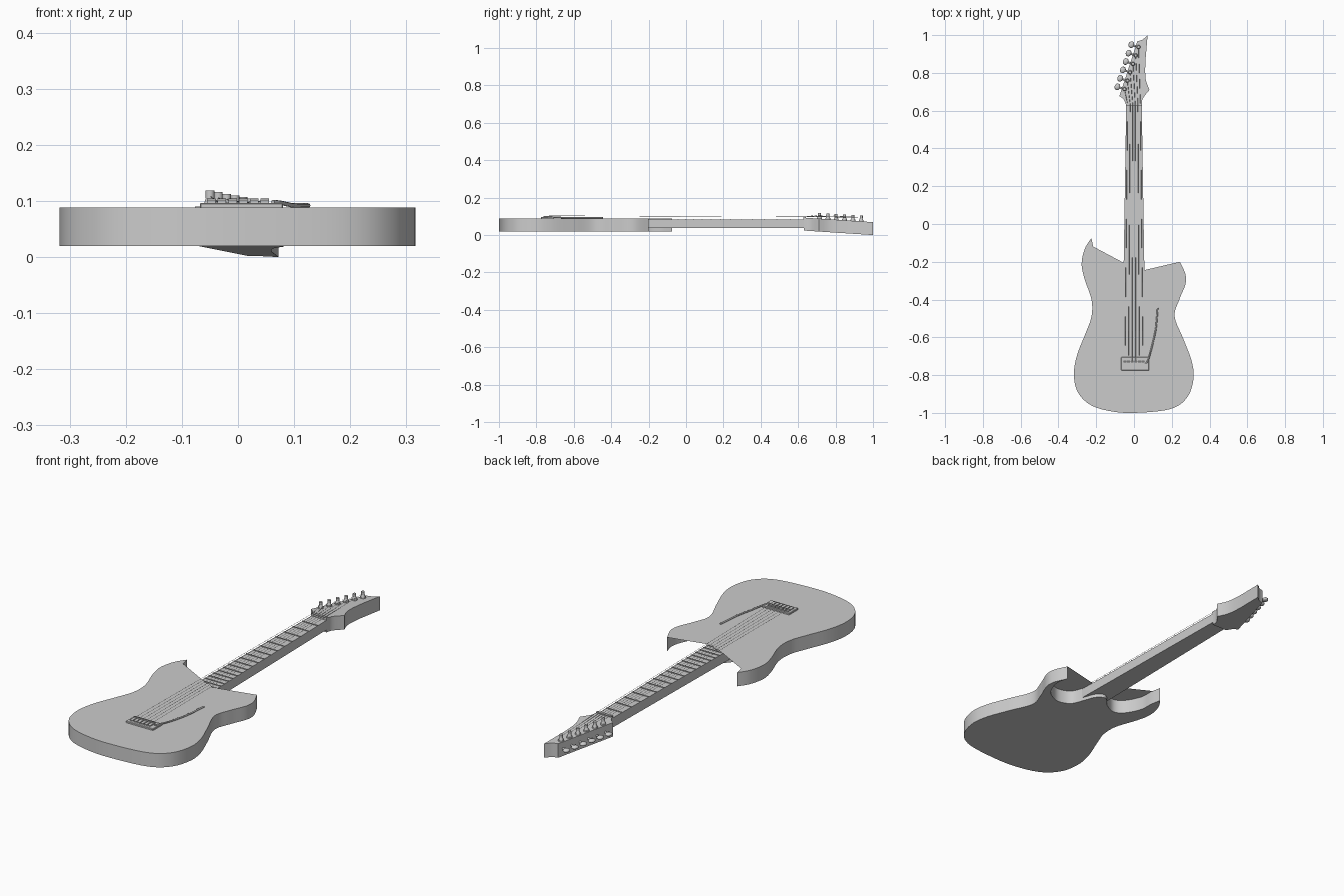
import bpy, bmesh, math
from mathutils import Vector, Matrix

if "Cube" in bpy.data.objects:
    bpy.data.objects.remove(bpy.data.objects["Cube"])


def finish(name, bm, angle=30):
    bmesh.ops.recalc_face_normals(bm, faces=bm.faces)
    me = bpy.data.meshes.new(name)
    bm.to_mesh(me)
    bm.free()
    ob = bpy.data.objects.new(name, me)
    bpy.context.collection.objects.link(ob)
    bpy.ops.object.select_all(action='DESELECT')
    ob.select_set(True)
    bpy.context.view_layer.objects.active = ob
    bpy.ops.object.shade_smooth_by_angle(angle=math.radians(angle))
    return ob


def spline(pts, n=6):
    """Open Catmull-Rom chain; leaves out the last point so chains can be joined."""
    p = [Vector(q) for q in pts]
    p = [p[0]] + p + [p[-1]]
    out = []
    for i in range(1, len(p) - 2):
        a, b, c, d = p[i - 1:i + 3]
        for k in range(n):
            t = k / n
            out.append(0.5 * (2 * b + (c - a) * t + (2 * a - 5 * b + 4 * c - d) * t * t
                              + (3 * b - a - 3 * c + d) * t ** 3))
    return out


def prism(name, pts, z0, z1, slope=0.0, y0=0.0):
    """Extruded outline, optionally tilted down along y."""
    bm = bmesh.new()
    lo = [bm.verts.new((p[0], p[1], z0 - slope * (p[1] - y0))) for p in pts]
    hi = [bm.verts.new((p[0], p[1], z1 - slope * (p[1] - y0))) for p in pts]
    for i in range(len(pts)):
        j = (i + 1) % len(pts)
        bm.faces.new((lo[i], lo[j], hi[j], hi[i]))
    caps = [bm.faces.new(lo[::-1]), bm.faces.new(hi)]
    bmesh.ops.triangulate(bm, faces=caps)
    return finish(name, bm)


def box(bm, x0, x1, y0, y1, z0, z1):
    m = Matrix.Translation(((x0 + x1) / 2, (y0 + y1) / 2, (z0 + z1) / 2)) \
        @ Matrix.Diagonal((x1 - x0, y1 - y0, z1 - z0, 1))
    bmesh.ops.create_cube(bm, size=1, matrix=m)


def rod(bm, a, b, r0, r1=None, seg=12):
    a, b = Vector(a), Vector(b)
    d = b - a
    m = Matrix.Translation((a + b) / 2) @ d.to_track_quat('Z', 'Y').to_matrix().to_4x4()
    bmesh.ops.create_cone(bm, cap_ends=True, segments=seg, radius1=r0,
                          radius2=r0 if r1 is None else r1, depth=d.length, matrix=m)


# Body: outer edge from left horn to right horn, then the cutaways back again
outer = [(-.225, -.075), (-.26, -.13), (-.277, -.21), (-.262, -.29), (-.225, -.40),
         (-.225, -.49), (-.257, -.58), (-.30, -.69), (-.318, -.79), (-.30, -.885),
         (-.235, -.955), (-.13, -.99), (0, -1.0), (.19, -.98), (.28, -.92), (.315, -.82),
         (.305, -.725), (.262, -.61), (.215, -.49), (.24, -.40), (.272, -.32),
         (.272, -.265), (.243, -.20)]
inner = [(.243, -.20), (.255, -.265), (.225, -.345), (.17, -.385), (.125, -.39),
         (.077, -.365), (.05, -.30), (.03, -.25), (-.005, -.225), (-.035, -.24),
         (-.06, -.27), (-.12, -.30), (-.17, -.275), (-.21, -.20), (-.215, -.13), (-.225, -.075)]
prism("body", spline(outer) + spline(inner), .02, .088)

# Neck with fingerboard
NUT, SCALE = .635, 1.355


def half_width(y):
    return .041 + (NUT - y) * .016


prism("neck", [(-half_width(-.33), -.33), (half_width(-.33), -.33),
               (half_width(NUT), NUT), (-half_width(NUT), NUT)], .037, .084)

# Frets
bm = bmesh.new()
for i in range(1, 23):
    y = NUT - SCALE * (1 - 2 ** (-i / 12))
    w = half_width(y)
    box(bm, -w, w, y - .002, y + .002, .082, .087)
finish("frets", bm)

# Headstock
TILT = .065
head = spline([(.041, .63), (.047, .665), (.082, .71)], 4) \
    + spline([(.082, .71), (.062, .767), (.060, .847), (.066, .926), (.072, 1.0)], 4) \
    + spline([(.072, 1.0), (.045, .976), (.018, .968)], 4) \
    + [Vector((.018, .968))] \
    + spline([(-.077, .677), (-.055, .66), (-.041, .63)], 4) + [Vector((-.041, .63))]
prism("headstock", head, .024, .093, TILT, .63)

# Nut
bm = bmesh.new()
box(bm, -.041, .041, .628, .642, .08, .097)
finish("nut", bm)

# Tuning posts and side buttons
posts, buttons = bmesh.new(), bmesh.new()
post_tops = []
side = Vector((-.95, .31, 0)).normalized()
for i in range(6):
    t = i / 5
    p = Vector((-.05 + .074 * t, .714 + .223 * t, .093 - TILT * (.084 + .223 * t)))
    up = Vector((0, 0, 1))
    rod(posts, p - up * .004, p + up * .006, .013, seg=16)
    rod(posts, p + up * .006, p + up * .018, .011, .007, 16)
    rod(posts, p + up * .018, p + up * .031, .008, seg=16)
    post_tops.append(p + up * .021)
    c = p - up * .033
    rod(buttons, c, c + side * .03, .005)
    m = Matrix.Translation(c + side * .04) @ Matrix.Rotation(math.atan2(side.y, side.x), 4, 'Z') \
        @ Matrix.Diagonal((.015, .018, .009, 1))
    bmesh.ops.create_uvsphere(buttons, u_segments=14, v_segments=8, radius=1, matrix=m)
finish("tuning_posts", posts)
finish("tuning_buttons", buttons, 50)

# Bridge plate
bm = bmesh.new()
box(bm, -.068, .08, -.775, -.705, .086, .0965)
bmesh.ops.bevel(bm, geom=bm.edges[:], offset=.002, segments=1, affect='EDGES')
finish("bridge_plate", bm)

# Saddles and strings
saddles, strings = bmesh.new(), bmesh.new()
for i in range(6):
    u = (i - 2.5) / 2.5
    x = u * .048
    box(saddles, x - .0075, x + .0075, -.762, -.715, .094, .101)
    rod(saddles, (x - .0075, -.73, .1), (x + .0075, -.73, .1), .004, seg=10)
    a, b = Vector((x, -.73, .103)), Vector((u * .034, .635, .098))
    rod(strings, a, b, .0008, seg=4)
    rod(strings, b, post_tops[i], .0008, seg=4)
finish("saddles", saddles)
finish("strings", strings)

# Tremolo arm
curve = bpy.data.curves.new("tremolo_arm", 'CURVE')
curve.dimensions = '3D'
curve.bevel_depth = .004
curve.bevel_resolution = 2
curve.use_fill_caps = True
path = spline([(.062, -.74), (.075, -.72), (.092, -.66), (.113, -.57), (.12, -.51), (.125, -.445)], 4)
path.append(Vector((.125, -.445)))
sp = curve.splines.new('POLY')
sp.points.add(len(path) - 1)
for pt, q in zip(sp.points, path):
    pt.co = (q.x, q.y, .098 - .006 * min(1, (q.y + .74) / .1), 1)
bpy.context.collection.objects.link(bpy.data.objects.new("tremolo_arm", curve))
